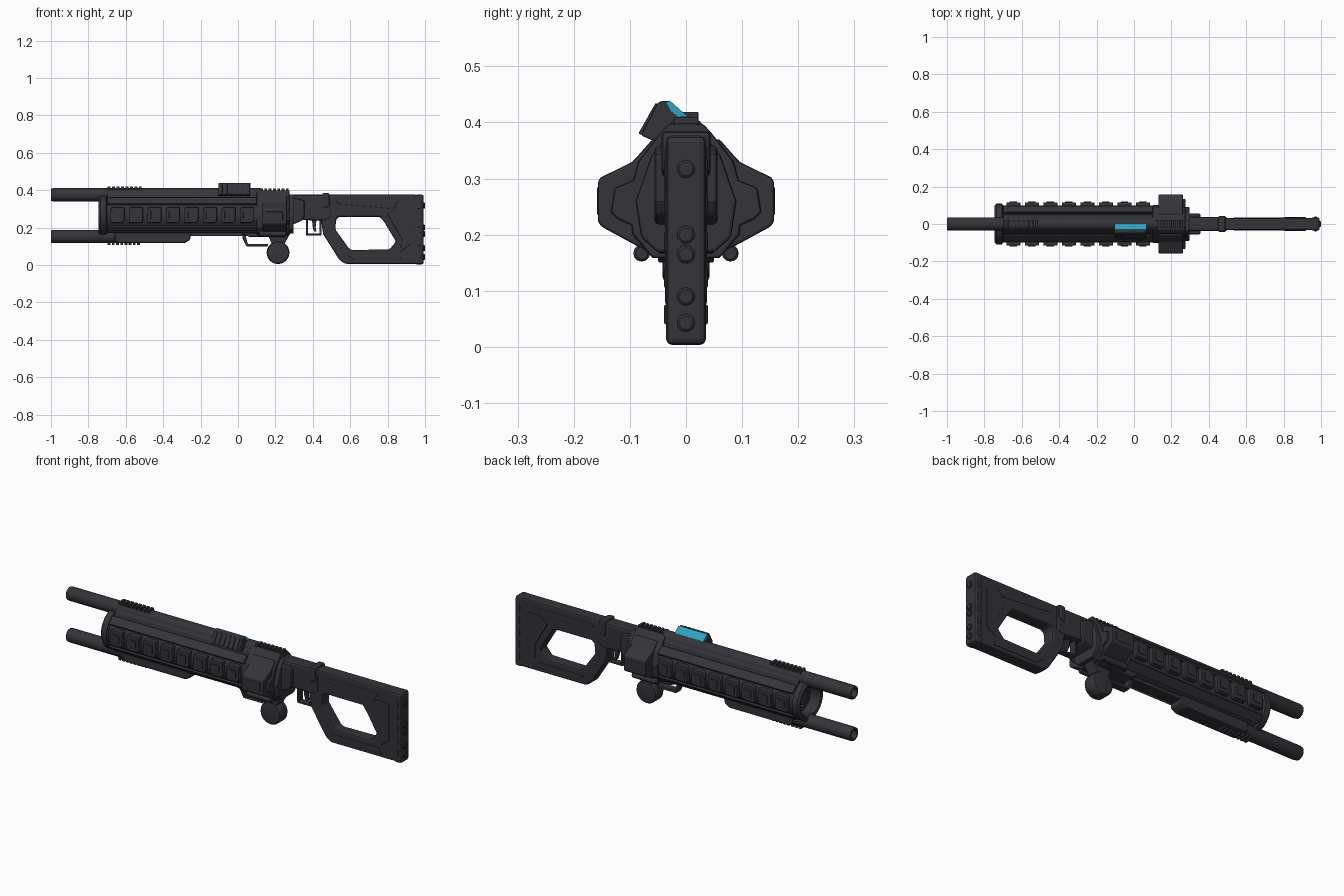
import bpy, bmesh, math
from mathutils import Vector


def material(name, rgb):
    m = bpy.data.materials.new(name)
    m.diffuse_color = (*rgb, 1)
    return m


DARK = material("dark gunmetal", (0.034, 0.034, 0.042))
CYAN = material("cyan glass", (0.03, 0.36, 0.52))


def finish(name, bm, bevel=0.0, mat=DARK, smooth=False):
    bmesh.ops.recalc_face_normals(bm, faces=bm.faces)
    me = bpy.data.meshes.new(name)
    bm.to_mesh(me)
    bm.free()
    me.materials.append(mat)
    ob = bpy.data.objects.new(name, me)
    bpy.context.collection.objects.link(ob)
    if bevel:
        mod = ob.modifiers.new("bevel", 'BEVEL')
        mod.width, mod.segments = bevel, 2
        mod.limit_method, mod.angle_limit = 'ANGLE', 0.6
    if smooth:
        bpy.context.view_layer.objects.active = ob
        ob.select_set(True)
        bpy.ops.object.shade_smooth_by_angle(angle=math.radians(35))
        ob.select_set(False)
    return ob


def prism(name, pts, a, b, axis='y', bevel=0.004, mat=DARK):
    """Extrude an xz profile along y, or a yz profile along x."""
    bm = bmesh.new()
    put = (lambda p, d: (p[0], d, p[1])) if axis == 'y' else (lambda p, d: (d, p[0], p[1]))
    lo = [bm.verts.new(put(p, a)) for p in pts]
    hi = [bm.verts.new(put(p, b)) for p in pts]
    bm.faces.new(lo)
    bm.faces.new(hi)
    for i in range(len(pts)):
        j = (i + 1) % len(pts)
        bm.faces.new((lo[i], lo[j], hi[j], hi[i]))
    return finish(name, bm, bevel, mat)


def box(name, x0, x1, y0, y1, z0, z1, bevel=0.003):
    return prism(name, [(x0, z0), (x1, z0), (x1, z1), (x0, z1)], y0, y1, 'y', bevel)


def lathe(name, prof, y, z, seg=24, axis='x', x=0, turn=0.0):
    """Revolve (distance, radius) points around a line along x or y."""
    bm = bmesh.new()
    rings = []
    for d, r in prof:
        ring = []
        for k in range(seg):
            t = 2 * math.pi * k / seg + turn
            c, s = r * math.cos(t), r * math.sin(t)
            ring.append(bm.verts.new((d, y + c, z + s) if axis == 'x' else (x + c, d, z + s)))
        rings.append(ring)
    for p, q in zip(rings, rings[1:]):
        for k in range(seg):
            j = (k + 1) % seg
            bm.faces.new((p[k], p[j], q[j], q[k]))
    bm.faces.new(rings[0])
    bm.faces.new(rings[-1])
    return finish(name, bm, 0, DARK, True)


def mirror_y(pts):
    return pts + [(-y, z) for y, z in reversed(pts)]


# Twin barrels, with recessed muzzles
for nm, z, end in (("upper_barrel", 0.375, 0.12), ("lower_barrel", 0.152, -0.28)):
    lathe(nm, [(-0.95, 0.018), (-1, 0.024), (-1, 0.034), (-0.985, 0.037), (end, 0.037)],
          0, z, 12, turn=math.pi / 12)

# Central drum with an open stepped nose
lathe("main_body", [(-0.66, 0.045), (-0.69, 0.05), (-0.69, 0.068), (-0.72, 0.075), (-0.74, 0.085),
                    (-0.745, 0.098), (-0.735, 0.109), (-0.705, 0.109), (-0.7, 0.098), (0.12, 0.098)], 0, 0.265, 32)
lathe("nose_core", [(-0.70, 0.02), (-0.70, 0.035), (-0.66, 0.035)], 0, 0.265, 16)
prism("barrel_saddle", mirror_y([(0.055, 0.33), (0.045, 0.37), (0.028, 0.392)]), -0.70, 0.12, 'x')

# Side details of the drum
for s, side in ((-1, "right"), (1, "left")):
    for i in range(8):
        x = -0.645 + i * 0.099
        prism(f"{side}_cooling_block_{i}", [(x - .038, .225), (x + .028, .225), (x + .038, .24), (x + .038, .31),
              (x - .028, .31), (x - .038, .295)], s * 0.07, s * 0.116, bevel=0.006)
        box(f"{side}_block_inset_{i}", x - .02, x + .02, s * 0.11, s * 0.12, .245, .288, 0.002)
    # Long strips above and below the blocks
    prism(f"{side}_upper_strip", [(s * .055, .34), (s * .09, .318), (s * .098, .328), (s * .065, .362)], -0.70, 0.1, 'x')
    prism(f"{side}_lower_strip", [(s * .055, .19), (s * .09, .212), (s * .096, .202), (s * .062, .17)], -0.70, 0.1, 'x')
    for i in range(4):
        x = -0.715 + i * 0.0
    # Receiver side pods, hexagonal with a raised cheek
    prism(f"{side}_pod", [(s * .03, .165), (s * .06, .165), (s * .152, .215), (s * .157, .225), (s * .157, .295),
          (s * .152, .302), (s * .095, .33), (s * .06, .37), (s * .03, .37)], 0.13, 0.262, 'x', 0.005)
    prism(f"{side}_pod_rear_plate", [(s * .06, .2), (s * .122, .228), (s * .134, .24), (s * .127, .283),
          (s * .09, .298), (s * .06, .298)], 0.25, 0.275, 'x')
    box(f"{side}_pod_panel", 0.15, 0.24, s * .15, s * .159, .235, .285)
    # Small pins under the receiver
    lathe(f"{side}_pin", [(0.11, 0.011), (0.115, 0.015), (0.255, 0.015), (0.26, 0.011)], s * 0.079, 0.167, 12)

# Receiver with a stepped rear hood
prism("receiver", mirror_y([(.06, .158), (.095, .20), (.102, .265), (.085, .33), (.045, .382), (.03, .398)]),
      0.10, 0.275, 'x', 0.005)
prism("receiver_hood", mirror_y([(.05, .168), (.08, .195), (.09, .26), (.062, .34), (.034, .376)]),
      0.27, 0.298, 'x', 0.006)
prism("receiver_belly", [(0.02, .168), (0.06, .15), (0.25, .15), (0.28, .17), (0.28, .2), (0.02, .2)], -.05, .05)


# Toothed rails on top and below
def rail(name, x0, x1, z, up, n, w):
    box(name + "_base", x0, x1, -w, w, min(z, z - up * .03), max(z, z - up * .03))
    step = (x1 - x0) / n
    for i in range(n):
        a = x0 + i * step
        box(f"{name}_tooth_{i}", a + step * .15, a + step * .8, -w, w,
            min(z - up * .004, z + up * .011), max(z - up * .004, z + up * .011), 0.002)


rail("front_rail", -0.70, -0.51, 0.408, 1, 8, 0.022)
rail("rear_rail", 0.115, 0.275, 0.398, 1, 7, 0.022)
rail("bottom_rail", -0.70, -0.52, 0.117, -1, 8, 0.022)

# Fore-end under the drum
prism("fore_end", [(-0.66, .175), (-0.66, .13), (-0.64, .117), (-0.285, .117), (-0.255, .135), (-0.255, .175)],
      -0.042, 0.042, bevel=0.008)
box("belly_spine", -0.74, 0.1, -0.03, 0.03, 0.155, 0.19)

# Slanted sight with ribs and cyan glass
prism("sight_housing", [(-.08, .377), (-.052, .432), (-.046, .438), (-.03, .438), (-.012, .412), (-.018, .372), (-.06, .368)],
      -0.105, 0.063, 'x', 0.003)
for i in range(6):
    x = -0.10 + i * 0.027
    prism(f"sight_rib_{i}", [(-.085, .38), (-.054, .435), (-.045, .43), (-.07, .375)], x, x + .016, 'x', 0.002)
prism("sight_glass", [(-.036, .436), (-.029, .439), (.006, .408), (-.008, .405), (-.028, .42)],
      -0.105, 0.066, 'x', 0, CYAN)
prism("sight_mount", [(-.05, .36), (.02, .36), (.012, .402), (-.03, .402)], -0.09, 0.05, 'x')

# Round drum under the receiver, with its hanger and front bar
lathe("round_drum", [(-.036, .048), (-.034, .056), (-.026, .061), (.026, .061), (.034, .056), (.036, .048)],
      0, 0.066, 24, 'y', 0.214)
prism("drum_hanger", [(0.155, .17), (0.18, .115), (0.25, .115), (0.28, .17)], -.03, .03)
prism("front_loop_bar", [(0.025, .16), (0.04, .16), (0.052, .113), (0.16, .113), (0.16, .1), (0.045, .1), (0.025, .14)],
      -.02, .02, bevel=0.002)

# Neck between receiver and stock
prism("neck", [(0.285, .25), (0.36, .24), (0.46, .235), (0.5, .25), (0.5, .36), (0.47, .376), (0.285, .376)],
      -.038, .038, bevel=0.012)
prism("neck_front", [(0.29, .215), (0.34, .235), (0.355, .26), (0.355, .345), (0.29, .36)], -.056, .056, bevel=0.008)
prism("neck_collar", [(0.45, .30), (0.49, .31), (0.49, .385), (0.45, .385)], -.044, .044, bevel=0.01)

# Trigger guard and trigger
box("guard_front", 0.363, 0.374, -.018, .018, .165, .25)
box("guard_bottom", 0.363, 0.445, -.018, .018, .158, .168)
box("guard_rear", 0.436, 0.447, -.018, .018, .158, .25)
prism("trigger", [(0.395, .245), (0.42, .245), (0.415, .2), (0.42, .178), (0.408, .178), (0.4, .2)], -.01, .01, bevel=0.002)

# Stock: matching outer and inner outlines make an open frame
outer = [(.445, .235), (.45, .376), (.955, .376), (.985, .355), (.985, .012), (.955, .006), (.572, .006), (.54, .03), (.455, .165)]
inner = [(.525, .245), (.54, .257), (.76, .257), (.785, .225), (.845, .125), (.81, .083), (.61, .08), (.592, .09), (.52, .19)]
bm = bmesh.new()
loops = [[bm.verts.new((x, y, z)) for x, z in o] for o in (outer, inner) for y in (-.033, .033)]
n = len(outer)
for a, b in ((0, 1), (2, 3), (0, 2), (1, 3)):
    for i in range(n):
        j = (i + 1) % n
        bm.faces.new((loops[a][i], loops[a][j], loops[b][j], loops[b][i]))
finish("stock_frame", bm, 0.01)

# Raised stock panels
for s in (-1, 1):
    side = "left" if s > 0 else "right"
    prism(f"{side}_stock_panel", [(.80, .27), (.85, .31), (.92, .31), (.92, .11), (.87, .07), (.875, .14)],
          s * .028, s * .037)
    prism(f"{side}_stock_lower_panel", [(.58, .055), (.62, .025), (.88, .025), (.86, .055)], s * .028, s * .036)
    prism(f"{side}_stock_top_panel", [(.53, .345), (.53, .325), (.83, .3), (.86, .345)], s * .028, s * .035)

# Butt pad with round studs
box("butt_pad", .945, .993, -.036, .036, .003, .377, 0.012)
for i, z in enumerate((.043, .09, .165, .2, .317)):
    lathe(f"butt_stud_{i}", [(.985, .016), (.997, .016), (1.0, .012)], 0, z, 12)
for i in range(5):
    box(f"butt_ridge_{i}", .962, .978, -.039, .039, .04 + i * .065, .075 + i * .065)
